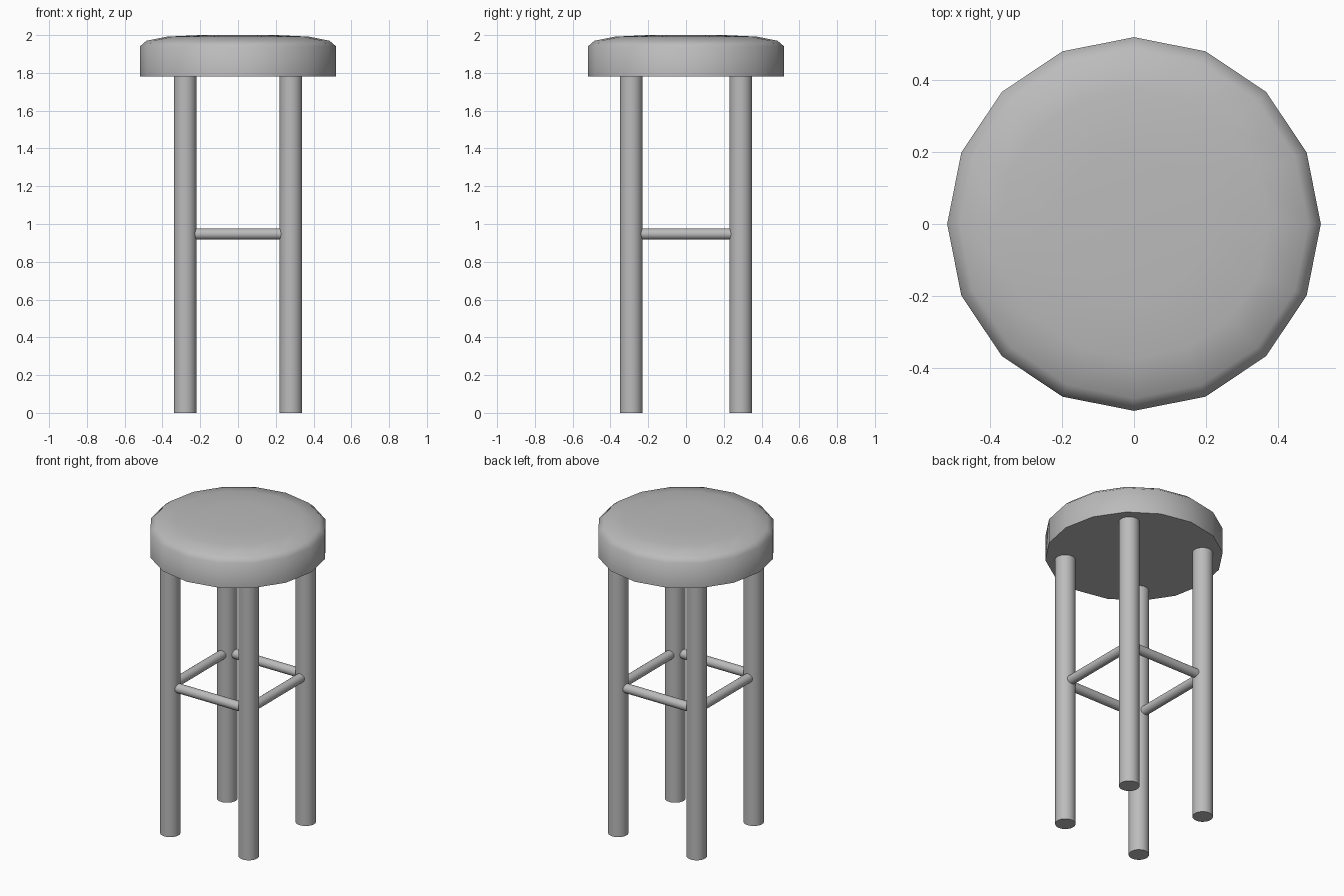
import bpy, bmesh, math
from mathutils import Vector

cube = bpy.data.objects.get("Cube")
if cube:
    bpy.data.objects.remove(cube, do_unlink=True)

# Single grey finish
grey = bpy.data.materials.new("plain_grey")
grey.use_nodes = True
grey.diffuse_color = (0.5, 0.5, 0.5, 1)
grey.node_tree.nodes["Principled BSDF"].inputs["Base Color"].default_value = (0.5, 0.5, 0.5, 1)


def finish(obj, name, angle):
    obj.name = name
    obj.data.materials.append(grey)
    bpy.ops.object.select_all(action='DESELECT')
    obj.select_set(True)
    bpy.context.view_layer.objects.active = obj
    bpy.ops.object.shade_smooth_by_angle(angle=math.radians(angle))


def rod(name, start, end, radius, sides):
    a, b = Vector(start), Vector(end)
    bpy.ops.mesh.primitive_cylinder_add(
        vertices=sides, radius=radius, depth=(b - a).length, location=(a + b) / 2,
        rotation=(b - a).to_track_quat('Z', 'Y').to_euler())
    finish(bpy.context.object, name, 40)


# Padded seat: sixteen-sided lathe with a flat underside and domed top
SIDES = 16
profile = [(0.52, 1.78), (0.52, 1.94), (0.485, 1.97), (0.375, 1.992), (0.2, 2.0)]
bm = bmesh.new()
rings = [[bm.verts.new((r * math.cos(math.tau * i / SIDES),
                        r * math.sin(math.tau * i / SIDES), z))
          for i in range(SIDES)] for r, z in profile]
for low, high in zip(rings, rings[1:]):
    for i in range(SIDES):
        j = (i + 1) % SIDES
        bm.faces.new((low[i], low[j], high[j], high[i]))
bm.faces.new(rings[0][::-1])
bm.faces.new(rings[-1])
mesh = bpy.data.meshes.new("seat")
bm.to_mesh(mesh)
bm.free()
seat = bpy.data.objects.new("seat", mesh)
bpy.context.collection.objects.link(seat)
finish(seat, "seat", 60)

# Four straight legs
LX, LY, RUNG_Z = 0.28, 0.29, 0.947
for sx, side in ((1, "left"), (-1, "right")):
    for sy, end in ((-1, "front"), (1, "back")):
        rod(f"{end}_{side}_leg", (sx * LX, sy * LY, 0), (sx * LX, sy * LY, 1.785), 0.06, 32)

# Four rungs joining neighbouring legs
for s, end, side in ((-1, "front", "right"), (1, "back", "left")):
    rod(f"{end}_rung", (-0.235, s * LY, RUNG_Z), (0.235, s * LY, RUNG_Z), 0.029, 24)
    rod(f"{side}_rung", (s * LX, -0.245, RUNG_Z), (s * LX, 0.245, RUNG_Z), 0.029, 24)
